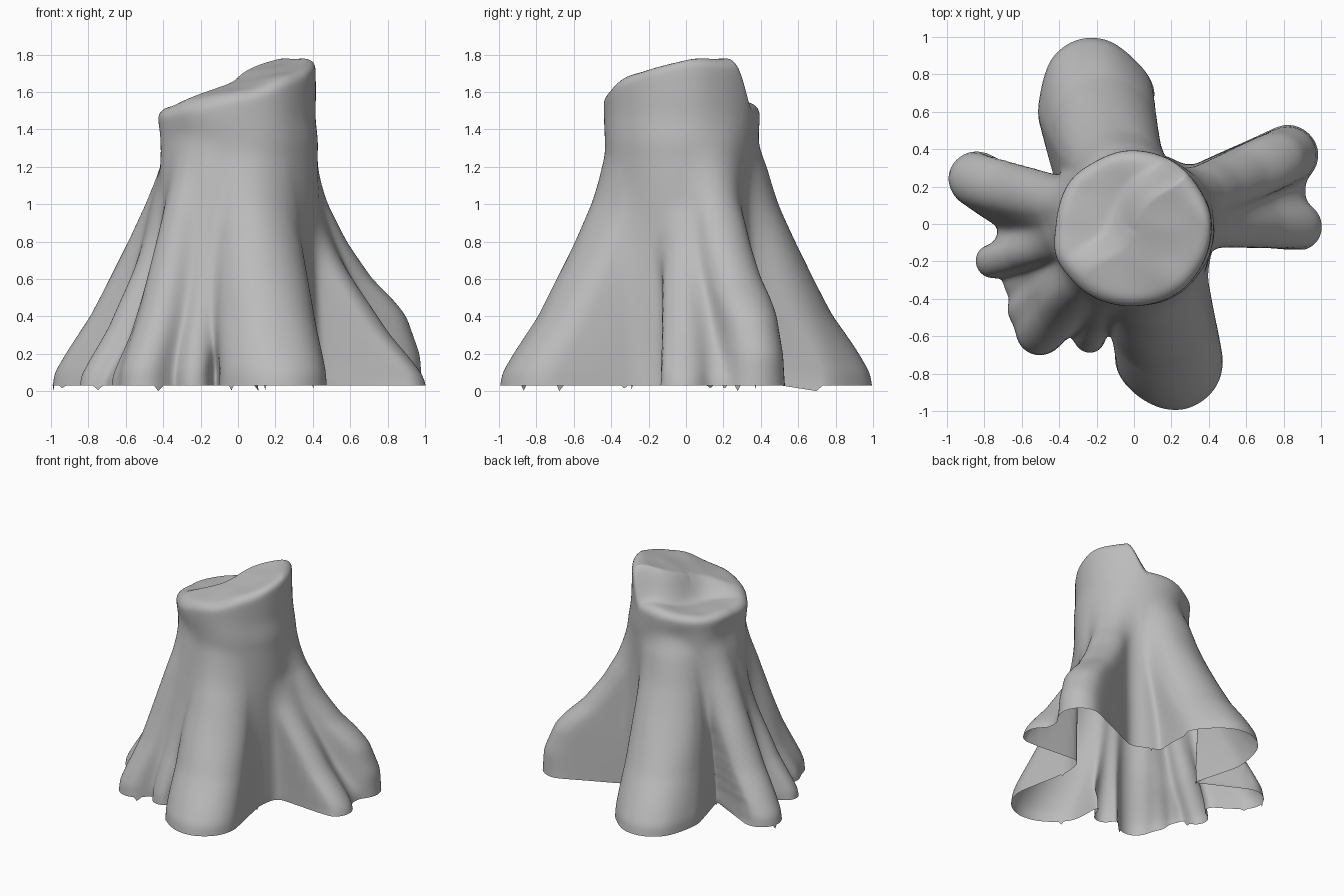
import bpy, bmesh, math, random
from mathutils import Vector, noise

random.seed(4)
cube = bpy.data.objects.get("Cube")
if cube:
    bpy.data.objects.remove(cube)

SEGMENTS, ROWS, BASE = 420, 56, 0.03
CENTRE = Vector((-0.01, -0.025))

# How far a root reaches at each height: 1 at its tip, 0 at the trunk
SLOPE = [(0, 1), (0.1, 0.98), (0.2, 0.88), (0.4, 0.65), (0.6, 0.48),
         (0.8, 0.31), (1.0, 0.15), (1.2, 0.02), (1.8, -0.6)]
SHOULDER = [(0, 1), (0.2, 0.98), (0.4, 0.86), (0.5, 0.72), (0.6, 0.55),
            (0.8, 0.32), (1.0, 0.14), (1.2, 0.03), (1.8, -0.3)]

# Roots: start, tip, radius at start, radius at tip, height scale, profile
ROOTS = [
    ((0.13, -0.10), (0.215, -0.74), 0.23, 0.26, 1.0, SLOPE),     # front
    ((0.12, -0.10), (0.10, -0.71), 0.21, 0.20, 1.0, SLOPE),      # front side lobe
    ((-0.17, 0.10), (-0.23, 0.75), 0.20, 0.25, 1.0, SLOPE),      # back
    ((-0.17, 0.10), (-0.10, 0.68), 0.18, 0.21, 1.0, SLOPE),      # back left lobe
    ((-0.17, 0.10), (-0.28, 0.60), 0.20, 0.235, 1.0, SLOPE),     # back right lobe
    ((-0.28, -0.13), (-0.845, 0.24), 0.15, 0.15, 1.0, SLOPE),    # right rear
    ((-0.28, -0.05), (-0.65, -0.08), 0.08, 0.08, 0.8, SLOPE),    # right rear web
    ((-0.25, -0.05), (-0.76, -0.20), 0.09, 0.09, 0.85, SLOPE),   # right middle
    ((-0.20, -0.15), (-0.62, -0.32), 0.08, 0.08, 0.65, SLOPE),   # right middle web
    ((-0.20, -0.15), (-0.60, -0.46), 0.08, 0.08, 0.8, SLOPE),    # right front web
    ((-0.20, -0.20), (-0.50, -0.565), 0.13, 0.135, 1.1, SLOPE),  # right front
    ((-0.14, -0.20), (-0.24, -0.605), 0.08, 0.085, 1.0, SLOPE),  # small front
    ((0.20, 0.10), (0.825, 0.37), 0.15, 0.16, 1.0, SHOULDER),    # left rear
    ((0.20, 0.05), (0.82, 0.17), 0.10, 0.10, 0.75, SLOPE),       # left web
    ((0.25, 0.04), (0.88, -0.01), 0.13, 0.13, 0.78, SLOPE),      # left front
]


def smooth(a, b, v):
    t = min(1, max(0, (v - a) / (b - a)))
    return t * t * (3 - 2 * t)


def interpolate(profile, z):
    for (z0, v0), (z1, v1) in zip(profile, profile[1:]):
        if z <= z1:
            return v0 + (v1 - v0) * (z - z0) / (z1 - z0)
    return profile[-1][1]


def root_capsules(z):
    """Cross-sections of all roots at height z."""
    result = []
    thin = 1 - 0.1 * min(z, 1.2)
    for start, tip, neck, radius, scale, profile in ROOTS:
        tip, start = Vector(tip), Vector(start)
        reach = interpolate(profile, z / scale)
        inner = tip.normalized() * (0.43 - radius)
        axis = inner.lerp(tip, reach) - start
        result.append((start.x, start.y, axis.x, axis.y,
                       max(axis.length_squared, 1e-6), neck * thin, (radius - neck) * thin))
    return result


def distance(x, y, shift, trunk, capsules):
    """Smoothly joined distance to the trunk and roots."""
    d = math.hypot(x - CENTRE.x - shift, y - CENTRE.y) - trunk
    for sx, sy, ax, ay, length2, neck, swell in capsules:
        px, py = x - sx, y - sy
        t = min(1, max(0, (px * ax + py * ay) / length2))
        e = math.hypot(px - ax * t, py - ay * t) - neck - swell * t
        h = max(0.07 - abs(d - e), 0)
        d = min(d, e) - h * h / 0.28
    return d


def outline(c, s, z):
    """Outer radius of the stump in direction (c, s) at height z."""
    trunk = 0.405 + 0.015 * smooth(1.25, 1.5, z) + 0.01 * smooth(0.9, 0, z)
    shift = 0.033 * smooth(1.5, 1.3, z)        # trunk leans in below the cut
    capsules, r = root_capsules(z), 1.1
    for _ in range(45):
        d = distance(CENTRE.x + c * r, CENTRE.y + s * r, shift, trunk, capsules)
        r -= d
        if d < 0.0008:
            break
    return r + 0.01 * noise.noise((c * r * 4, s * r * 4, z * 2.5))


def cut_height(x, y):
    """Broken top: a high tilted half above a low half, split by a ridge."""
    side = 0.76 * x - 0.65 * y + 0.04 + 0.03 * math.sin(9 * (x + y))
    high = min(1.685 + 0.25 * x + 0.2 * y, 1.785)
    low = 1.54 + 0.05 * x - 0.03 * smooth(0.35, 0, math.hypot(x + 0.15, y - 0.1))
    return low + (high - low) * smooth(-0.1, 0.06, side) \
        + 0.012 * noise.noise((x * 5, y * 5, 0))


# Rings of the wall, followed by rings closing over the broken top
bm = bmesh.new()
directions = [(math.cos(i * math.tau / SEGMENTS), math.sin(i * math.tau / SEGMENTS))
              for i in range(SEGMENTS)]
rings = [[] for _ in range(ROWS + 1)]
cap_factors = [math.sin(a * math.pi / 12) * 0.16 + 0.84 for a in range(5, -1, -1)]
cap_factors += [0.76 - 0.06 * i for i in range(12)] + [0.04]
caps = [[] for _ in cap_factors]
for c, s in directions:
    rim = cut_height(CENTRE.x + 0.41 * c, CENTRE.y + 0.41 * s) - 0.06
    for row, ring in enumerate(rings):
        z = BASE + (rim - BASE) * row / ROWS
        r = outline(c, s, z)
        if row == 0 and random.random() < 0.03:
            z = random.uniform(0.0, 0.02)      # ragged lower edge
        ring.append(bm.verts.new((CENTRE.x + c * r, CENTRE.y + s * r, z)))
    for q, ring in zip(cap_factors, caps):
        x, y = CENTRE.x + c * r * q, CENTRE.y + s * r * q
        bend = max(0, (q - 0.84) / 0.16)
        drop = 0.06 * (1 - math.sqrt(1 - bend * bend))
        ring.append(bm.verts.new((x, y, cut_height(x, y) - drop)))

rings += caps
for lower, upper in zip(rings, rings[1:]):
    for i in range(SEGMENTS):
        j = (i + 1) % SEGMENTS
        bm.faces.new((lower[i], lower[j], upper[j], upper[i]))
middle = bm.verts.new((CENTRE.x, CENTRE.y, cut_height(*CENTRE)))
for i in range(SEGMENTS):
    bm.faces.new((rings[-1][i], rings[-1][(i + 1) % SEGMENTS], middle))

# Soften the wall, leaving the open lower edge in place
soft = [v for v in bm.verts if not v.is_boundary]
for _ in range(3):
    bmesh.ops.smooth_vert(bm, verts=soft, factor=0.4,
                          use_axis_x=True, use_axis_y=True, use_axis_z=True)

mesh = bpy.data.meshes.new("tree_stump")
bm.to_mesh(mesh)
bm.free()
for face in mesh.polygons:
    face.use_smooth = True
stump = bpy.data.objects.new("tree_stump", mesh)
bpy.context.scene.collection.objects.link(stump)

# Plain grey bark
bark = bpy.data.materials.new("grey_bark")
bark.use_nodes = True
colour = (0.5, 0.5, 0.5, 1)
bark.diffuse_color = colour
bark.node_tree.nodes["Principled BSDF"].inputs["Base Color"].default_value = colour
mesh.materials.append(bark)
